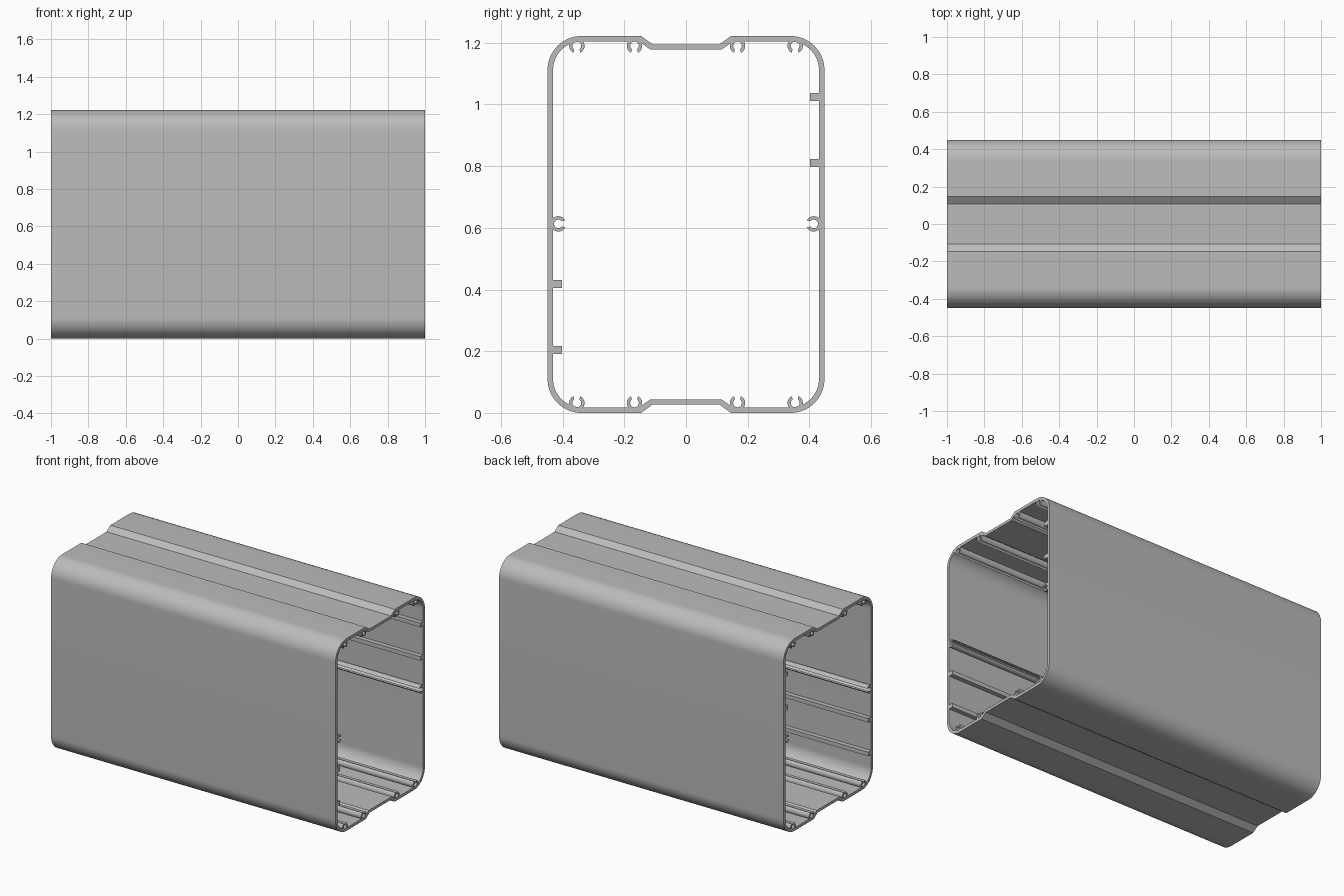
import bpy, bmesh
from math import sin, cos, pi, radians

cube = bpy.data.objects.get("Cube")
if cube:
    bpy.data.objects.remove(cube, do_unlink=True)

HALF_LENGTH = 1.0
MID = 0.611          # half the height of the profile
HALF_WIDTH = 0.449
WALL = 0.018

grey = bpy.data.materials.new("aluminium grey")
grey.use_nodes = True
colour = (0.50, 0.50, 0.50, 1)
grey.diffuse_color = colour
grey.node_tree.nodes["Principled BSDF"].inputs["Base Color"].default_value = colour


def arc(cy, cz, r, a0, a1, n):
    return [(cy + r * cos(a0 + (a1 - a0) * i / n),
             cz + r * sin(a0 + (a1 - a0) * i / n)) for i in range(n + 1)]


def extrude_band(name, outer, inner, closed=False):
    """Extrude along x the band between two (y, z) paths of equal length."""
    bm = bmesh.new()

    def row(path, x):
        return [bm.verts.new((x, y, z)) for y, z in path]
    rows = [row(outer, -HALF_LENGTH), row(outer, HALF_LENGTH),
            row(inner, HALF_LENGTH), row(inner, -HALF_LENGTH)]
    n = len(outer)
    for a, b in zip(rows, rows[1:] + rows[:1]):
        for i in range(n if closed else n - 1):
            j = (i + 1) % n
            bm.faces.new((a[i], a[j], b[j], b[i]))
    if not closed:
        for i in (0, -1):
            bm.faces.new([r[i] for r in rows])
    bmesh.ops.recalc_face_normals(bm, faces=bm.faces)
    mesh = bpy.data.meshes.new(name)
    bm.to_mesh(mesh)
    bm.free()
    mesh.materials.append(grey)
    obj = bpy.data.objects.new(name, mesh)
    bpy.context.collection.objects.link(obj)
    bpy.ops.object.select_all(action='DESELECT')
    obj.select_set(True)
    bpy.context.view_layer.objects.active = obj
    bpy.ops.object.shade_smooth_by_angle(angle=radians(30))
    return obj


def mirrored_loop(quarter):
    """Mirror a quarter outline, given about the centre, into a full loop."""
    right = quarter + [(y, -z) for y, z in reversed(quarter)]
    left = [(-y, z) for y, z in reversed(right)]
    return [(y, z + MID) for y, z in right + left]


# Tube wall with rounded corners and a shallow channel top and bottom
R = 0.11
cy, cz = HALF_WIDTH - R, MID - R
outer = [(0.108, MID - 0.027), (0.146, MID)] + arc(cy, cz, R, pi / 2, 0, 16)
inner = [(0.115, MID - 0.044), (0.152, MID - WALL)] + arc(cy, cz, R - WALL, pi / 2, 0, 16)
extrude_band("tube_wall", mirrored_loop(outer), mirrored_loop(inner), closed=True)


# Open round screw channels; facing is the direction of the mouth
def screw_channel(name, y, z, facing):
    extrude_band(name,
                 arc(y, z, 0.025, facing + radians(27), facing + radians(333), 20),
                 arc(y, z, 0.014, facing + radians(36), facing + radians(324), 20))


for side, s in (("left", 1), ("right", -1)):
    for place, y in (("corner", 0.354), ("middle", 0.167)):
        screw_channel(f"top_{place}_screw_channel_{side}", s * y, 2 * MID - 0.032, -pi / 2)
        screw_channel(f"bottom_{place}_screw_channel_{side}", s * y, 0.032, pi / 2)
for side, s, facing in (("back", 1, pi), ("front", -1, 0)):
    screw_channel(f"{side}_wall_screw_channel", s * 0.414, 0.613, facing)

# Small square ribs on the inside of the front and back walls
for side, s, heights in (("front", -1, (0.204, 0.418)), ("back", 1, (0.811, 1.024))):
    for i, z in enumerate(heights):
        low, high = z - 0.013, z + 0.013
        extrude_band(f"{side}_wall_rib_{i + 1}",
                     [(s * 0.44, low), (s * 0.44, high)],
                     [(s * 0.402, low), (s * 0.402, high)])
